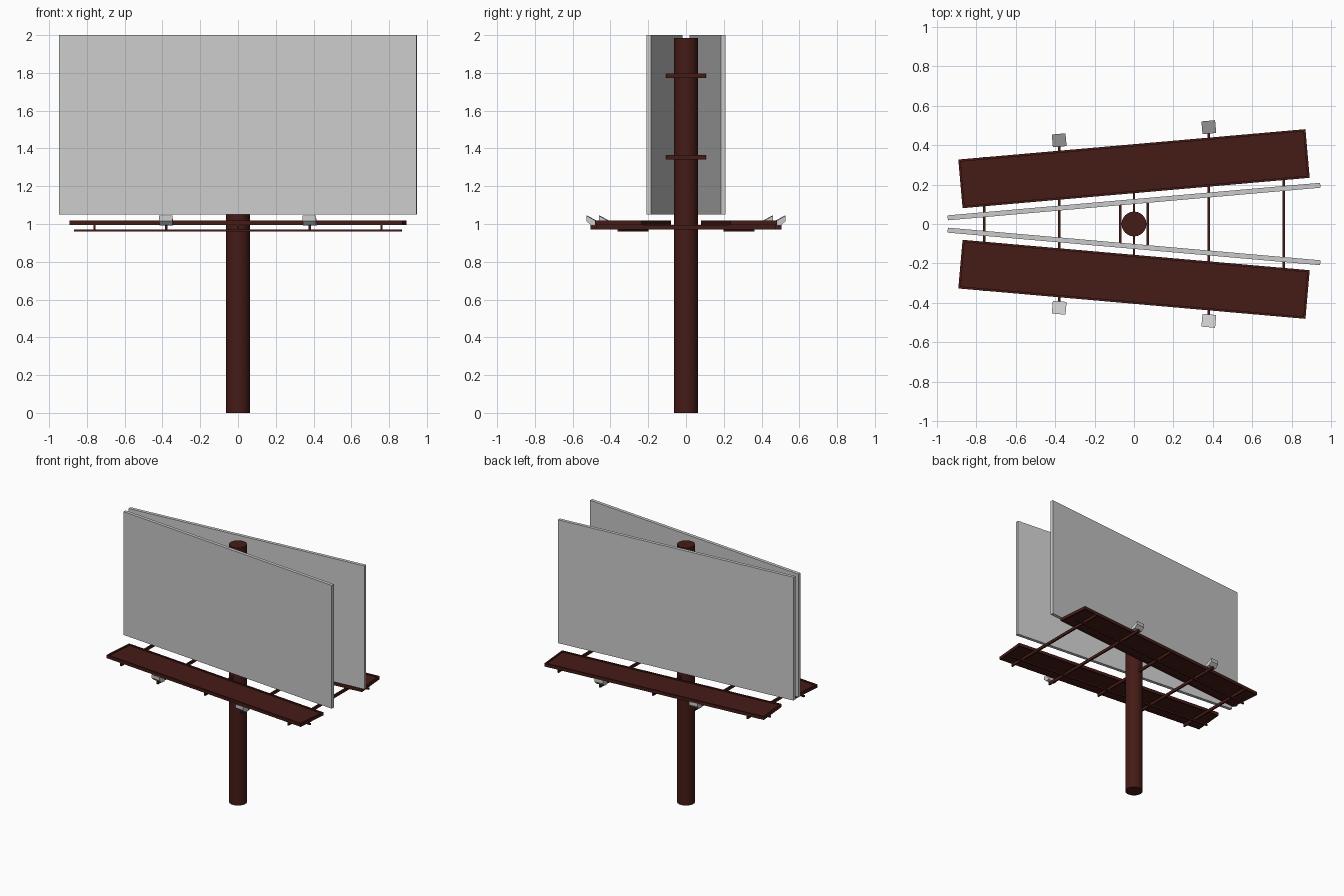
import bpy, bmesh, math
from mathutils import Matrix

if "Cube" in bpy.data.objects:
    bpy.data.objects.remove(bpy.data.objects["Cube"])

ANGLE = math.radians(5)
paint = bpy.data.materials.new("dark_red_paint")
paint.diffuse_color = (0.06, 0.011, 0.008, 1)
paint.use_nodes = True
paint.node_tree.nodes["Principled BSDF"].inputs["Base Color"].default_value = paint.diffuse_color


def finish(name, bm, mat=None, matrix=None):
    if matrix:
        bm.transform(matrix)
    bmesh.ops.recalc_face_normals(bm, faces=bm.faces)
    me = bpy.data.meshes.new(name)
    bm.to_mesh(me)
    bm.free()
    ob = bpy.data.objects.new(name, me)
    bpy.context.collection.objects.link(ob)
    if mat:
        me.materials.append(mat)
    return ob


def cube(size):
    bm = bmesh.new()
    bmesh.ops.create_cube(bm, size=1, matrix=Matrix.Diagonal((*size, 1)))
    return bm


def box(name, loc, size, mat=None, turn=0):
    m = Matrix.Translation(loc) @ Matrix.Rotation(turn, 4, 'Z')
    return finish(name, cube(size), mat, m)


def offset_y(base, x):
    # y of a line parallel to the sign face
    return base + x * math.tan(ANGLE)


# Central pole
bpy.ops.mesh.primitive_cylinder_add(vertices=32, radius=0.063, depth=1.985,
                                    location=(0, 0, 0.9925))
pole = bpy.context.object
pole.name = "pole"
pole.data.materials.append(paint)
bpy.ops.object.shade_smooth_by_angle(angle=math.radians(40))

# Flat bars clamping the sign faces to the pole
for z in (1.353, 1.785):
    for x in (-0.069, 0.069):
        box("sign_bracket", (x, 0, z), (0.012, 0.212, 0.024), paint)

for s, side in ((-1, "front"), (1, "back")):
    turn = s * ANGLE

    # Sign face
    box(side + "_sign_panel", (0, s * 0.114, 1.525), (1.9, 0.025, 0.95), None, turn)

    # Walkway tray with a rim, recessed above and below
    bm = cube((1.77, 0.248, 0.024))
    caps = [f for f in bm.faces if abs(f.normal.z) > 0.9]
    bmesh.ops.inset_individual(bm, faces=caps, thickness=0.016, depth=0)
    bmesh.ops.inset_individual(bm, faces=caps, thickness=0.0001, depth=-0.008)
    finish(side + "_walkway", bm, paint,
           Matrix.Translation((0, s * 0.281, 1.006)) @ Matrix.Rotation(turn, 4, 'Z'))

    # Long rail under the walkway
    box(side + "_walkway_rail", (0, s * 0.281, 0.966), (1.74, 0.012, 0.012), paint, turn)

    # Floodlights with the sloping lens aimed at the sign
    profile = [(-0.032, 1.008), (0.033, 1.044), (0.033, 1.016), (0.008, 0.992), (-0.024, 0.992)]
    for x in (-0.38, 0.38):
        bm = bmesh.new()
        face = bm.faces.new([bm.verts.new((-0.035, s * y, z)) for y, z in profile])
        ext = bmesh.ops.extrude_face_region(bm, geom=[face])["geom"]
        bmesh.ops.translate(bm, vec=(0.07, 0, 0),
                            verts=[v for v in ext if isinstance(v, bmesh.types.BMVert)])
        finish(side + "_floodlight", bm, None,
               Matrix.Translation((x, s * offset_y(0.458, x), 0)) @ Matrix.Rotation(turn, 4, 'Z'))

# Cross beams: those at +-0.38 run out to the floodlights
for x in (-0.76, -0.38, 0, 0.38, 0.76):
    reach = offset_y(0.472 if abs(x) == 0.38 else 0.407, x)
    box("cross_beam", (x, 0, 0.983), (0.012, 2 * reach, 0.022), paint)
